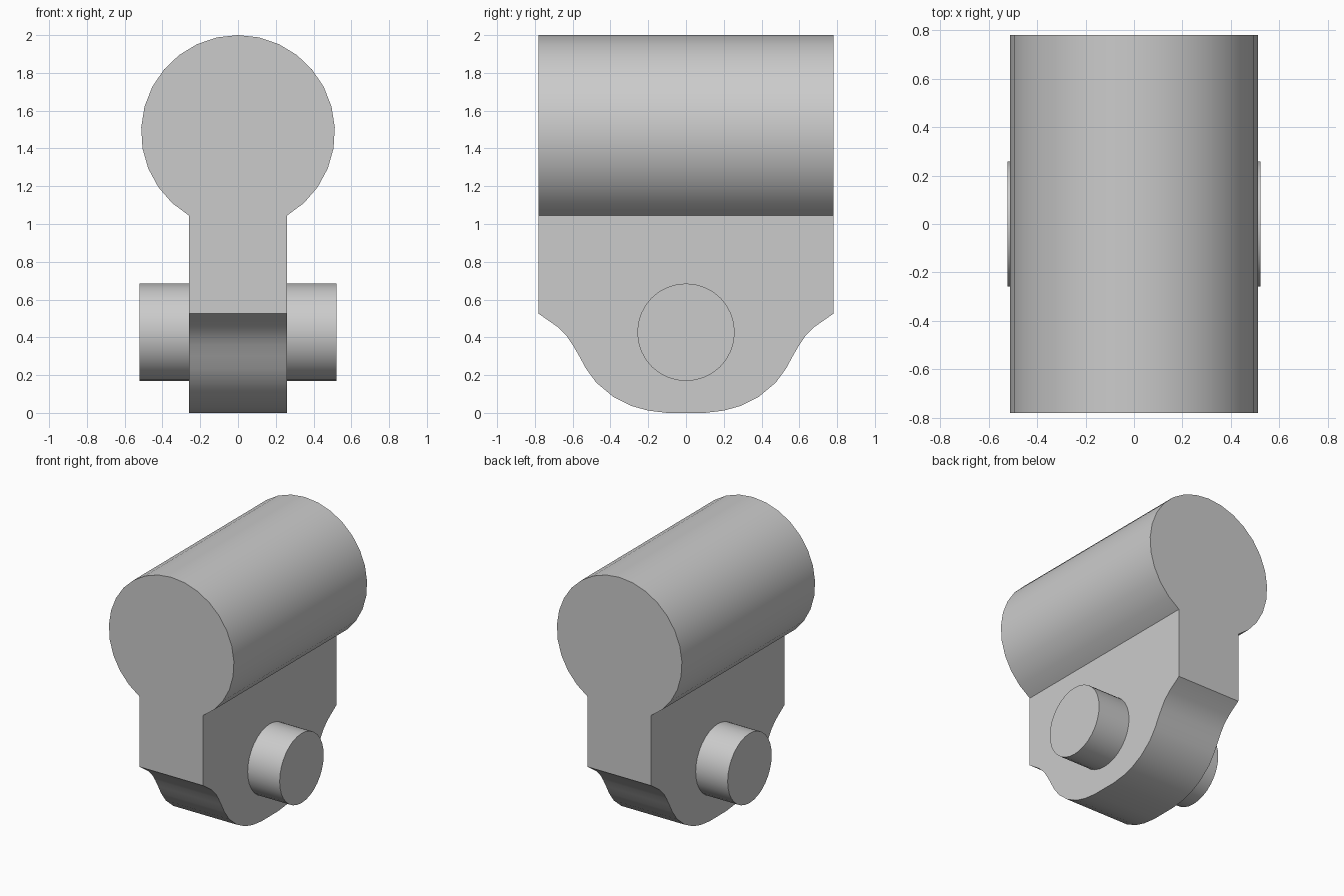
import bpy, bmesh, math
from mathutils import Vector

default = bpy.data.objects.get("Cube")
if default:
    bpy.data.objects.remove(default, do_unlink=True)

grey = bpy.data.materials.new("plain_grey")
grey.use_nodes = True
colour = (0.6, 0.6, 0.6, 1)
grey.diffuse_color = colour
grey.node_tree.nodes["Principled BSDF"].inputs["Base Color"].default_value = colour


def extrude_profile(name, points, half, axis):
    """Extrude a closed (horizontal, z) outline by +-half along axis 'X' or 'Y'."""
    bm = bmesh.new()
    if axis == 'Y':
        place, step = (lambda h, z: (h, -half, z)), Vector((0, 2 * half, 0))
    else:
        place, step = (lambda h, z: (-half, h, z)), Vector((2 * half, 0, 0))
    face = bm.faces.new([bm.verts.new(place(h, z)) for h, z in points])
    out = bmesh.ops.extrude_face_region(bm, geom=[face])
    bmesh.ops.translate(bm, vec=step,
                        verts=[v for v in out["geom"] if isinstance(v, bmesh.types.BMVert)])
    bmesh.ops.recalc_face_normals(bm, faces=bm.faces)
    mesh = bpy.data.meshes.new(name)
    bm.to_mesh(mesh)
    bm.free()
    mesh.materials.append(grey)
    obj = bpy.data.objects.new(name, mesh)
    bpy.context.collection.objects.link(obj)
    return obj


def select_only(obj):
    bpy.ops.object.select_all(action='DESELECT')
    obj.select_set(True)
    bpy.context.view_layer.objects.active = obj


def smooth(obj):
    select_only(obj)
    bpy.ops.object.shade_smooth_by_angle(angle=math.radians(30))


# Body front outline: round head on a straight neck
RADIUS, HEAD_Z, NECK, SEGMENTS = 0.513, 1.487, 0.26, 24
reach = math.pi - math.asin(NECK / RADIUS)
arc = [-reach + 2 * reach * i / SEGMENTS for i in range(SEGMENTS + 1)]
keyhole = [(-NECK, -0.2)]
keyhole += [(RADIUS * math.sin(a), HEAD_Z + RADIUS * math.cos(a)) for a in arc]
keyhole += [(NECK, -0.2)]
body = extrude_profile("body", keyhole, 1.0, 'Y')

# Side outline: curved foot, mirrored front to back
half_side = [(0.10, 0), (0.20, 0.012), (0.29, 0.037), (0.385, 0.085), (0.475, 0.16),
             (0.53, 0.235), (0.565, 0.30), (0.60, 0.36), (0.63, 0.405), (0.68, 0.455),
             (0.78, 0.525), (0.78, 2.2)]
side = half_side + [(-y, z) for y, z in reversed(half_side)]
cutter = extrude_profile("side_cutter", side, 1.0, 'X')
cutter.hide_render = True

# Trim the body to the side outline
trim = body.modifiers.new("side_trim", 'BOOLEAN')
trim.operation = 'INTERSECT'
trim.solver = 'EXACT'
trim.object = cutter
select_only(body)
bpy.ops.object.modifier_apply(modifier=trim.name)
bpy.data.objects.remove(cutter, do_unlink=True)
smooth(body)

# Cross pin through the foot
bpy.ops.mesh.primitive_cylinder_add(vertices=32, radius=0.258, depth=1.044,
                                    location=(0, 0, 0.427), rotation=(0, math.pi / 2, 0))
pin = bpy.context.object
pin.name = "cross_pin"
pin.data.materials.append(grey)
smooth(pin)
